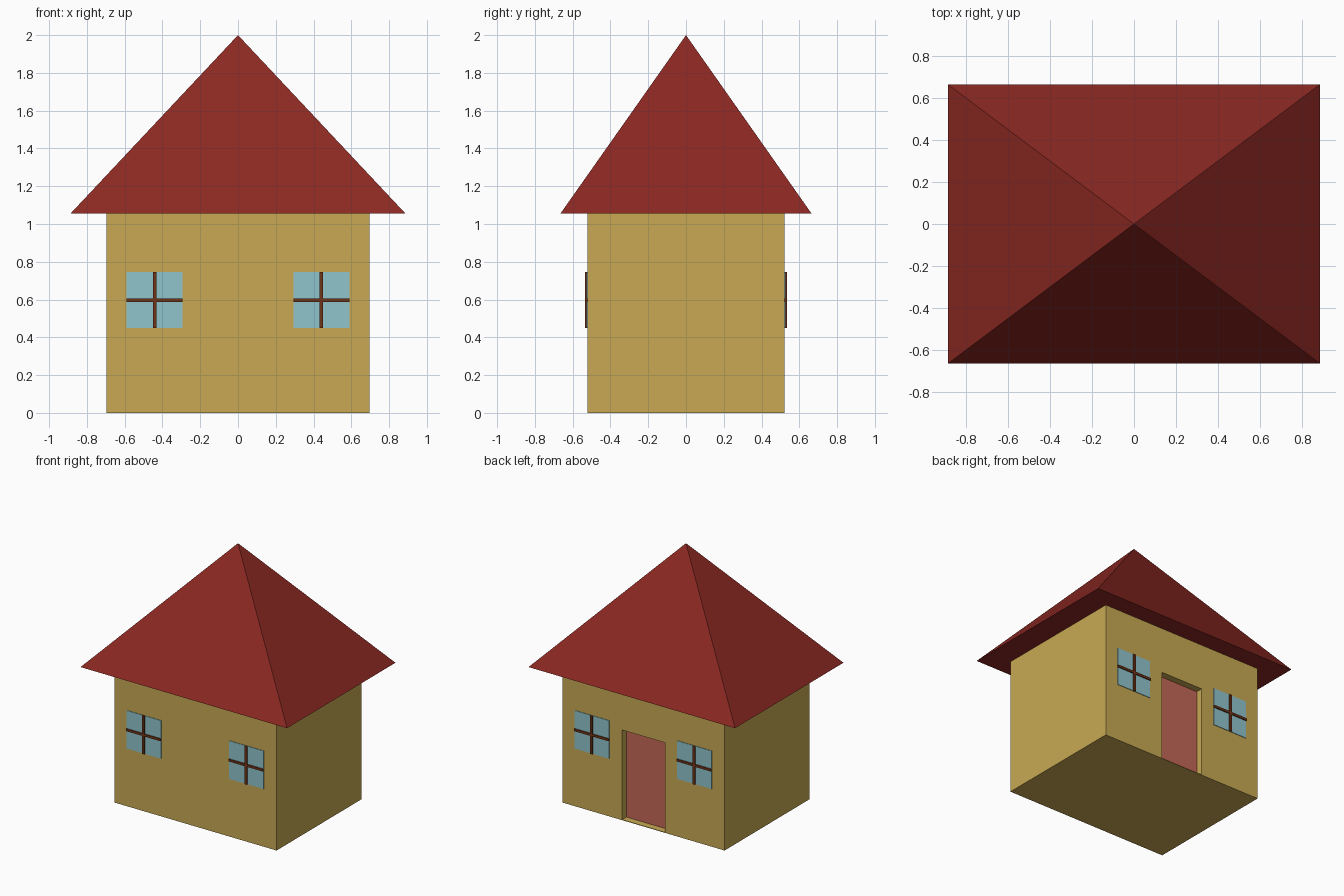
import bpy, bmesh, math
from mathutils import Matrix, Vector

if "Cube" in bpy.data.objects:
    bpy.data.objects.remove(bpy.data.objects["Cube"])


def material(name, srgb):
    lin = [((c / 255 + 0.055) / 1.055) ** 2.4 for c in srgb]
    m = bpy.data.materials.new(name)
    m.diffuse_color = (*lin, 1)
    m.use_nodes = True
    m.node_tree.nodes["Principled BSDF"].inputs["Base Color"].default_value = m.diffuse_color
    return m


WALL = material("wall_plaster", (200, 169, 83))
ROOF = material("roof_red", (140, 40, 34))
WOOD = material("window_wood", (112, 52, 22))
GLASS = material("window_glass", (144, 197, 204))
DOOR = material("door_paint", (196, 103, 86))


def finish(bm, name, mat):
    bmesh.ops.recalc_face_normals(bm, faces=bm.faces)
    me = bpy.data.meshes.new(name)
    bm.to_mesh(me)
    bm.free()
    me.materials.append(mat)
    ob = bpy.data.objects.new(name, me)
    bpy.context.collection.objects.link(ob)
    return ob


def add_box(bm, lo, hi):
    lo, hi = Vector(lo), Vector(hi)
    mat = Matrix.Translation((lo + hi) / 2) @ Matrix.Diagonal((*(hi - lo), 1))
    bmesh.ops.create_cube(bm, size=1, matrix=mat)


def box(name, lo, hi, mat):
    bm = bmesh.new()
    add_box(bm, lo, hi)
    return finish(bm, name, mat)


WX, WY, WZ = 0.697, 0.522, 1.055    # wall half sizes and height
DX, DZ, RECESS = 0.183, 0.70, 0.055  # door half width, height, depth

# Walls with a recessed doorway in the back
walls = box("walls", (-WX, -WY, 0), (WX, WY, WZ), WALL)
cutter = box("door_cutter", (-DX, WY - RECESS, 0.004), (DX, WY + 0.1, DZ), WALL)
cutter.hide_render = True
cut = walls.modifiers.new("doorway", 'BOOLEAN')
cut.operation, cut.solver, cut.object = 'DIFFERENCE', 'EXACT', cutter
bpy.context.view_layer.objects.active = walls
bpy.ops.object.modifier_apply(modifier=cut.name)
bpy.data.objects.remove(cutter)

# Door panel at the bottom of the recess
box("door", (-DX, WY - RECESS - 0.01, 0.004), (DX, WY - RECESS + 0.002, DZ), DOOR)

# Pyramid roof with flat soffit
bm = bmesh.new()
bmesh.ops.create_cone(bm, cap_ends=True, segments=4, radius1=math.sqrt(2), radius2=0, depth=1,
                      matrix=Matrix.Rotation(math.pi / 4, 4, 'Z'))
bmesh.ops.remove_doubles(bm, verts=bm.verts, dist=1e-5)
zs = 2 - WZ
half = max(abs(v.co.x) for v in bm.verts)
for v in bm.verts:
    v.co = (v.co.x / half * 0.887, v.co.y / half * 0.665, WZ + (v.co.z + 0.5) * zs)
finish(bm, "roof", ROOF)

# Windows: two on the front, two on the back
S, BORDER, BAR, OUT = 0.178, 0.03, 0.009, 0.014
for side, turn in (("front", 0), ("back", math.pi)):
    for label, x in (("left", -0.441), ("right", 0.441)):
        place = Matrix.Rotation(turn, 4, 'Z') @ Matrix.Translation((x, -WY, 0.597))

        # Outer frame: inset square, hollowed and extruded
        bm = bmesh.new()
        face = bm.faces.new([bm.verts.new((sx * S, 0, sz * S))
                             for sx, sz in ((-1, -1), (1, -1), (1, 1), (-1, 1))])
        bmesh.ops.inset_region(bm, faces=[face], thickness=BORDER, use_even_offset=True)
        bmesh.ops.delete(bm, geom=[face], context='FACES')
        ext = bmesh.ops.extrude_face_region(bm, geom=bm.faces[:], use_keep_orig=True)
        bmesh.ops.translate(bm, vec=(0, -OUT, 0),
                            verts=[g for g in ext["geom"] if isinstance(g, bmesh.types.BMVert)])
        # Cross bars
        inner = S - BORDER
        add_box(bm, (-BAR, -OUT + 0.001, -inner), (BAR, 0, inner))
        add_box(bm, (-inner, -OUT + 0.002, -BAR), (inner, 0, BAR))
        bm.transform(place)
        finish(bm, f"{side}_{label}_window_frame", WOOD)

        # Glass pane
        bm = bmesh.new()
        add_box(bm, (-inner, -0.004, -inner), (inner, 0.002, inner))
        bm.transform(place)
        finish(bm, f"{side}_{label}_window_glass", GLASS)
